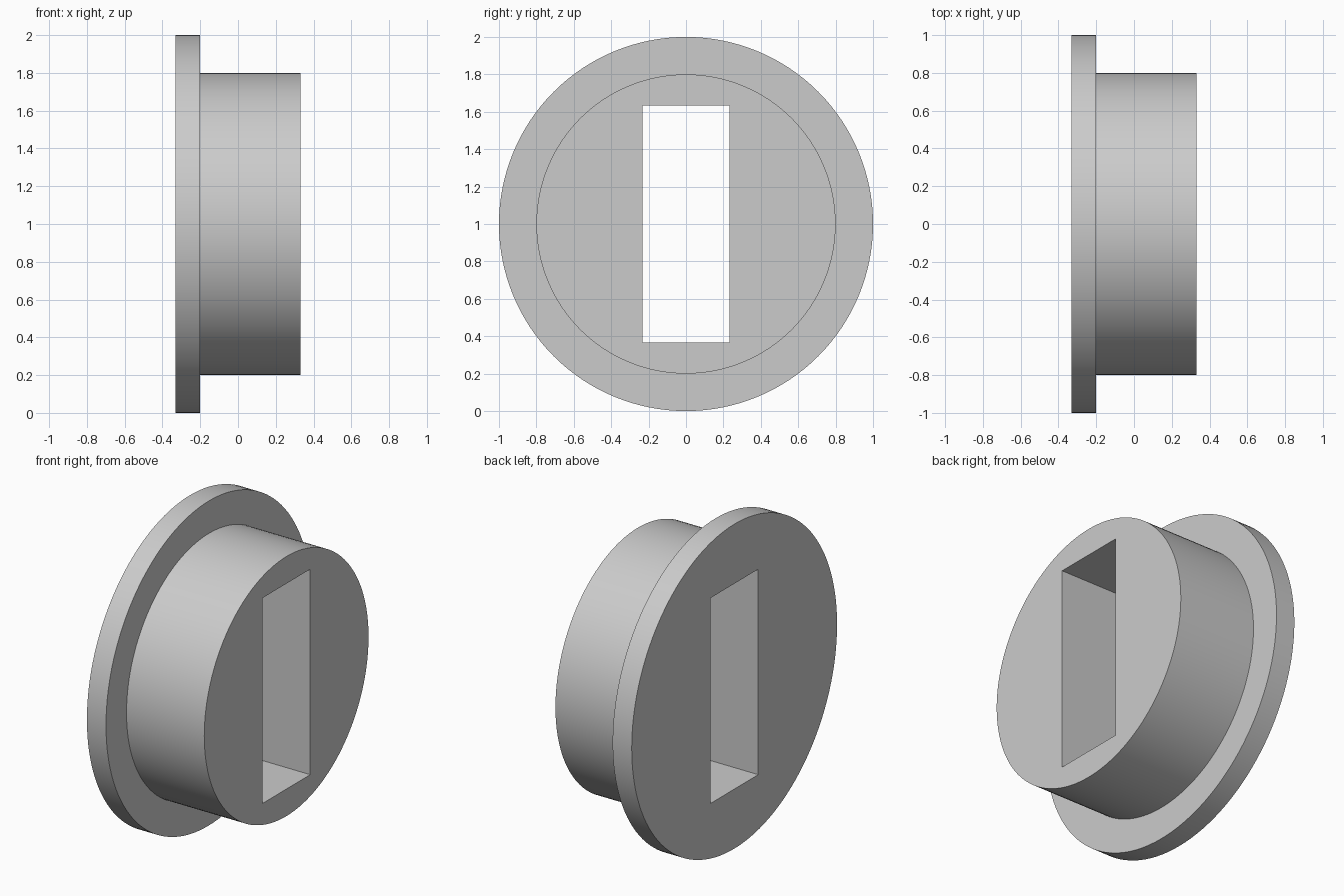
import bpy
import bmesh
from math import radians
from mathutils import Matrix, Vector

cube = bpy.data.objects.get("Cube")
if cube:
    bpy.data.objects.remove(cube, do_unlink=True)

X_BACK, X_STEP, X_FRONT = -0.33, -0.2, 0.33
FLANGE_R, BARREL_R = 1.0, 0.8
CENTRE = Vector((0, 0, 1))

# Single grey material
grey = bpy.data.materials.new("plain grey")
grey.use_nodes = True
grey.diffuse_color = (0.6, 0.6, 0.6, 1)
grey.node_tree.nodes["Principled BSDF"].inputs["Base Color"].default_value = (0.6, 0.6, 0.6, 1)


def add_object(name, bm):
    bmesh.ops.recalc_face_normals(bm, faces=bm.faces)
    mesh = bpy.data.meshes.new(name)
    bm.to_mesh(mesh)
    bm.free()
    mesh.materials.append(grey)
    obj = bpy.data.objects.new(name, mesh)
    bpy.context.collection.objects.link(obj)
    return obj


# Flanged plug: a stepped profile revolved around the x axis
bm = bmesh.new()
profile = [(X_BACK, FLANGE_R), (X_STEP, FLANGE_R), (X_STEP, BARREL_R), (X_FRONT, BARREL_R)]
verts = [bm.verts.new((x, 0, 1 + r)) for x, r in profile]
edges = [bm.edges.new(pair) for pair in zip(verts, verts[1:])]
bmesh.ops.spin(bm, geom=verts + edges, cent=CENTRE, axis=(1, 0, 0),
               angle=radians(360), steps=128, use_merge=True)
bmesh.ops.remove_doubles(bm, verts=bm.verts, dist=0.0001)
bmesh.ops.holes_fill(bm, edges=[e for e in bm.edges if e.is_boundary], sides=0)
plug = add_object("flanged_plug", bm)

# Rectangular slot cut right through
bm = bmesh.new()
bmesh.ops.create_cube(bm, size=1, matrix=Matrix.Translation(CENTRE)
                      @ Matrix.Diagonal((2, 0.464, 1.266, 1)))
cutter = add_object("slot_cutter", bm)
cutter.hide_render = True

cut = plug.modifiers.new("slot", "BOOLEAN")
cut.operation = "DIFFERENCE"
cut.solver = "EXACT"
cut.object = cutter

bpy.ops.object.select_all(action="DESELECT")
plug.select_set(True)
bpy.context.view_layer.objects.active = plug
bpy.ops.object.modifier_apply(modifier=cut.name)
bpy.data.objects.remove(cutter, do_unlink=True)
bpy.ops.object.shade_smooth_by_angle(angle=radians(30))
